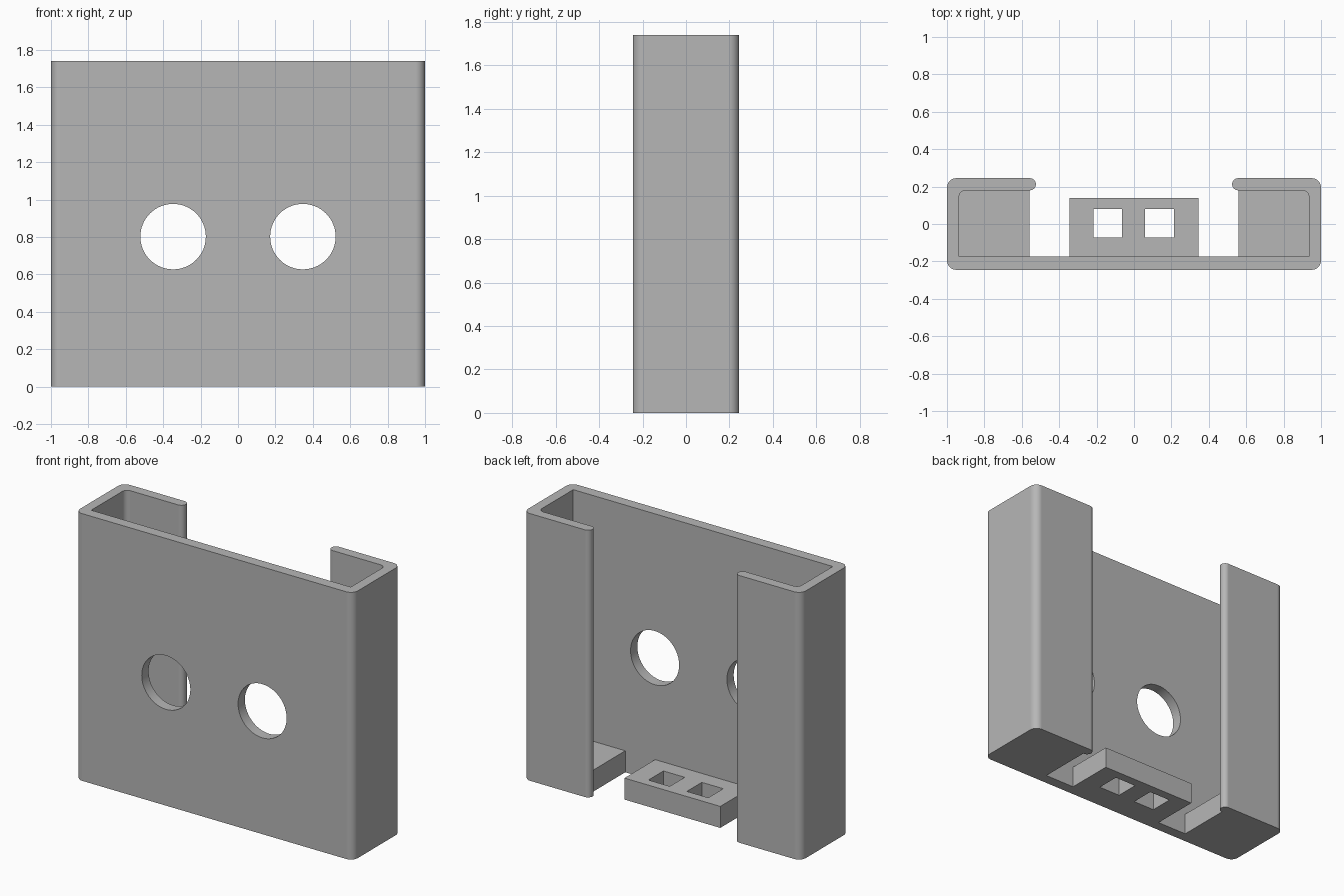
import bpy, bmesh
from math import sin, cos, radians
from mathutils import Matrix

cube = bpy.data.objects.get("Cube")
if cube:
    bpy.data.objects.remove(cube, do_unlink=True)

HEIGHT, PAD_HEIGHT = 1.74, 0.14
INNER_FRONT, INNER_BACK, INNER_SIDE = -0.175, 0.18, 0.935

grey = bpy.data.materials.new("plain grey")
grey.use_nodes = True
colour = (0.47, 0.47, 0.47, 1)
grey.diffuse_color = colour
grey.node_tree.nodes["Principled BSDF"].inputs["Base Color"].default_value = colour


def arc(cx, cy, r, start, end, steps=8):
    angles = [radians(start + (end - start) * i / steps) for i in range(steps + 1)]
    return [(cx + r * cos(a), cy + r * sin(a)) for a in angles]


def finish(name, bm):
    bmesh.ops.recalc_face_normals(bm, faces=bm.faces)
    mesh = bpy.data.meshes.new(name)
    bm.to_mesh(mesh)
    bm.free()
    obj = bpy.data.objects.new(name, mesh)
    bpy.context.collection.objects.link(obj)
    mesh.materials.append(grey)
    return obj


def extrude(name, outline, bottom, top):
    bm = bmesh.new()
    face = bm.faces.new([bm.verts.new((x, y, bottom)) for x, y in outline])
    new = bmesh.ops.extrude_face_region(bm, geom=[face])["geom"]
    verts = [v for v in new if isinstance(v, bmesh.types.BMVert)]
    bmesh.ops.translate(bm, verts=verts, vec=(0, 0, top - bottom))
    return finish(name, bm)


def rect(x0, x1, y0, y1):
    return [(x0, y0), (x1, y0), (x1, y1), (x0, y1)]


def activate(obj):
    bpy.ops.object.select_all(action="DESELECT")
    obj.select_set(True)
    bpy.context.view_layer.objects.active = obj


def cut(obj, cutter):
    activate(obj)
    mod = obj.modifiers.new("cut", "BOOLEAN")
    mod.operation = "DIFFERENCE"
    mod.solver = "EXACT"
    mod.object = cutter
    bpy.ops.object.modifier_apply(modifier=mod.name)
    bpy.data.objects.remove(cutter, do_unlink=True)


# Channel body: front plate, sides and rounded back lips as one profile
inner_corner = arc(INNER_SIDE - 0.035, INNER_BACK - 0.035, 0.035, 90, 0)
half = (arc(0.95, -0.195, 0.05, -90, 0)
        + arc(0.95, 0.195, 0.05, 0, 90)
        + arc(0.557, 0.2125, 0.0325, 90, 270, 12)
        + inner_corner
        + [(INNER_SIDE, INNER_FRONT)])
body = extrude("channel_body", half + [(-x, y) for x, y in reversed(half)], 0, HEIGHT)

# Round holes through the front plate
for side in (-1, 1):
    bm = bmesh.new()
    place = Matrix.Translation((side * 0.347, -0.21, 0.802)) @ Matrix.Rotation(radians(90), 4, "X")
    bmesh.ops.create_cone(bm, cap_ends=True, segments=64, radius1=0.175,
                          radius2=0.175, depth=0.2, matrix=place)
    cut(body, finish("hole_cutter", bm))

activate(body)
bpy.ops.object.shade_smooth_by_angle(angle=radians(30))
weighted = body.modifiers.new("even shading", "WEIGHTED_NORMAL")
weighted.keep_sharp = True

# Floor pads that close the bottom corners
pad = [(0.56, INNER_FRONT), (0.56, INNER_BACK)] + inner_corner + [(INNER_SIDE, INNER_FRONT)]
for name, side in (("left_floor_pad", 1), ("right_floor_pad", -1)):
    extrude(name, [(side * x, y) for x, y in pad], 0, PAD_HEIGHT)

# Central socket block with two square openings
block = extrude("socket_block", rect(-0.345, 0.345, INNER_FRONT, 0.14), 0, PAD_HEIGHT)
for centre in (-0.14, 0.137):
    cut(block, extrude("socket_cutter", rect(centre - 0.077, centre + 0.077, -0.073, 0.081),
                       -0.1, PAD_HEIGHT + 0.1))
